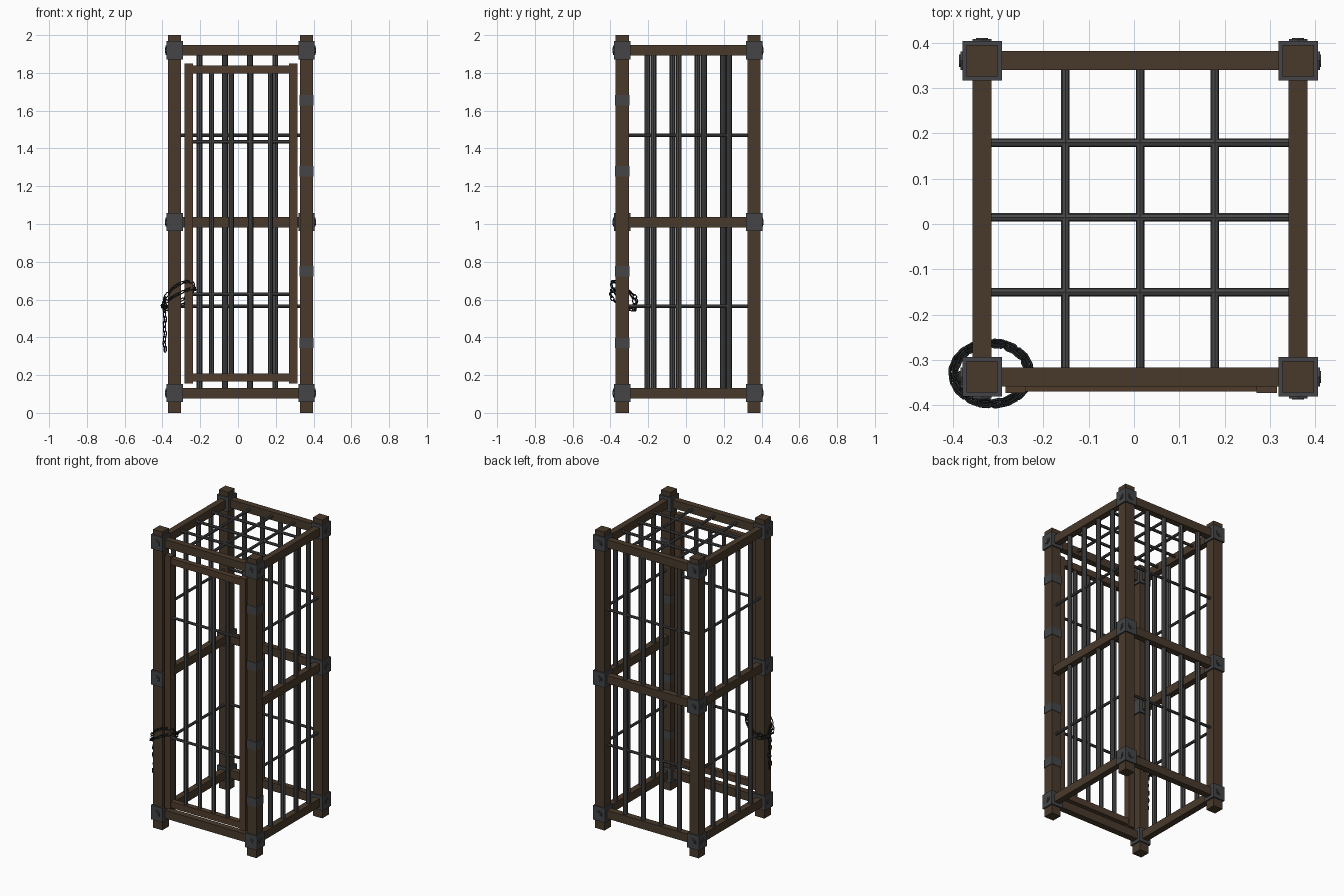
import bpy, bmesh, math
from mathutils import Vector, Matrix

if "Cube" in bpy.data.objects:
    bpy.data.objects.remove(bpy.data.objects["Cube"])

CX, CY, R = 0.0135, 0.0115, 0.349   # centre of the frame and half post spacing


def material(name, rgb):
    m = bpy.data.materials.new(name)
    m.diffuse_color = (*rgb, 1)
    m.use_nodes = True
    m.node_tree.nodes["Principled BSDF"].inputs["Base Color"].default_value = m.diffuse_color
    return m


WOOD = material("dark_wood", (0.066, 0.042, 0.025))
DOOR = material("door_wood", (0.080, 0.046, 0.027))
IRON = material("bar_iron", (0.065, 0.065, 0.067))
PLATE = material("bracket_iron", (0.058, 0.060, 0.064))
CHAIN = material("chain_iron", (0.020, 0.022, 0.024))


def finish(name, bm, mat):
    bmesh.ops.recalc_face_normals(bm, faces=bm.faces)
    me = bpy.data.meshes.new(name)
    bm.to_mesh(me)
    bm.free()
    me.materials.append(mat)
    ob = bpy.data.objects.new(name, me)
    bpy.context.collection.objects.link(ob)
    return ob


def box(name, c, size, mat):
    bm = bmesh.new()
    bmesh.ops.create_cube(bm, size=1)
    bmesh.ops.scale(bm, vec=size, verts=bm.verts)
    bmesh.ops.translate(bm, vec=c, verts=bm.verts)
    return finish(name, bm, mat)


def rod(name, a, b, r, mat, sides=8, turn=0.0):
    a, b = Vector(a), Vector(b)
    d = b - a
    bm = bmesh.new()
    M = (Matrix.Translation((a + b) / 2) @ d.to_track_quat('Z', 'Y').to_matrix().to_4x4()
         @ Matrix.Rotation(turn, 4, 'Z'))
    bmesh.ops.create_cone(bm, cap_ends=True, segments=sides, radius1=r, radius2=r,
                          depth=d.length, matrix=M)
    ob = finish(name, bm, mat)
    for p in ob.data.polygons:
        p.use_smooth = sides > 8 and len(p.vertices) == 4
    return ob


# Corner posts with bolted iron sleeves
for sx in (-1, 1):
    for sy in (-1, 1):
        x, y = CX + sx * R, CY + sy * R
        box("corner_post", (x, y, 1), (0.069, 0.069, 2), WOOD)
        for z in (0.105, 1.01, 1.92):
            if z == 1.01 and sx > 0 and sy < 0:
                continue
            box("corner_bracket", (x, y, z), (0.087, 0.087, 0.096), PLATE)
            for d in (Vector((sx, 0, 0)), Vector((0, sy, 0))):
                c = Vector((x, y, z))
                rod("bolt_head", c + d * 0.04, c + d * 0.048, 0.024, PLATE, 6)
                rod("bolt_tip", c + d * 0.04, c + d * 0.0505, 0.014, PLATE, 10)

# Hinge bands on the front right post
for z in (0.37, 0.75, 1.28, 1.655):
    box("hinge_band", (CX + R, CY - R, z), (0.075, 0.075, 0.055), PLATE)

# Horizontal beams (front stays open at mid height for the door)
for z in (0.105, 1.01, 1.92):
    for s in (-1, 1):
        box("side_beam", (CX + s * R, CY, z), (0.042, 2 * R, 0.055), WOOD)
        if s > 0 or z != 1.01:
            box("cross_beam", (CX, CY + s * R, z), (2 * R, 0.042, 0.055), WOOD)

# Barred walls: one layout turned onto the back, right and left sides
for name, ang in (("back", 0), ("right", -90), ("left", 90)):
    T = Matrix.Translation((CX, CY, 0)) @ Matrix.Rotation(math.radians(ang), 4, 'Z')
    for i in range(4):
        u = -0.0165 + (i - 1.5) * 0.1335
        rod(name + "_bar", T @ Vector((u, R, 0.105)), T @ Vector((u, R, 1.92)), 0.0155, IRON)
    for z in (0.564, 1.47):
        rod(name + "_cross_bar", T @ Vector((-R, R, z)), T @ Vector((R, R, z)), 0.009, IRON)

# Roof grid
for i in (-1, 0, 1):
    o = i * 0.165
    rod("roof_bar", (CX + o, CY - R, 1.92), (CX + o, CY + R, 1.92), 0.0095, IRON)
    rod("roof_cross_bar", (CX - R, CY + o + 0.003, 1.92), (CX + R, CY + o + 0.003, 1.92), 0.0095, IRON)

# Door frame and bars
DY = -0.352
for x in (-0.261, 0.293):
    box("door_stile", (x, DY, 1.003), (0.045, 0.042, 1.694), DOOR)
for z in (0.188, 1.818):
    box("door_rail", (0.016, DY, z), (0.53, 0.036, 0.043), DOOR)
for i in range(4):
    x = 0.016 + (i - 1.5) * 0.1035
    rod("door_bar", (x, DY, 0.188), (x, DY, 1.818), 0.0135, IRON)
for z in (0.628, 1.435):
    rod("door_cross_bar", (-0.261, DY, z), (0.293, DY, z), 0.009, IRON)


# Chain: links follow two loops round the post and door, then a hanging tail
def add_link(bm, p, d, twist):
    L, W, r, n, m = 0.014, 0.0085, 0.0032, 10, 5
    M = (Matrix.Translation(p) @ d.to_track_quat('X', 'Z').to_matrix().to_4x4()
         @ Matrix.Rotation(twist, 4, 'X'))
    rings = []
    for i in range(n):
        a = 2 * math.pi * (i + 0.5) / n
        out = Vector((math.cos(a), math.sin(a), 0))
        c = Vector((out.x * W + math.copysign(L - W + 0.003, out.x), out.y * W, 0))
        rings.append([bm.verts.new(M @ (c + out * r * math.cos(t) + Vector((0, 0, r * math.sin(t)))))
                      for t in (2 * math.pi * j / m for j in range(m))])
    for i in range(n):
        A, B = rings[i], rings[(i + 1) % n]
        for j in range(m):
            k = (j + 1) % m
            bm.faces.new((A[j], B[j], B[k], A[k]))


def loop_point(t, turn):
    a = math.pi + 2 * math.pi * t
    k = 1.0 if turn == 0 else 0.93
    z = 0.61 + 0.045 * math.cos(a) - (0.02 + 0.04 * turn) * math.sin(a) + 0.01 * turn
    return Vector((-0.315 + 0.086 * k * math.cos(a), -0.33 + 0.069 * k * math.sin(a), z))


bm = bmesh.new()
N = 18
for turn in (0, 1):
    for i in range(N):
        p = loop_point(i / N, turn)
        d = loop_point((i + 0.5) / N, turn) - loop_point((i - 0.5) / N, turn)
        add_link(bm, p, d, math.radians(45 if i % 2 else -45))
for i in range(11):
    add_link(bm, Vector((-0.388 + 0.003 * math.sin(i * 2), -0.335, 0.60 - i * 0.0262)),
             Vector((0.04 * math.sin(i * 1.7), 0, -1)), math.radians(45 if i % 2 else -45))
finish("chain", bm, CHAIN)
